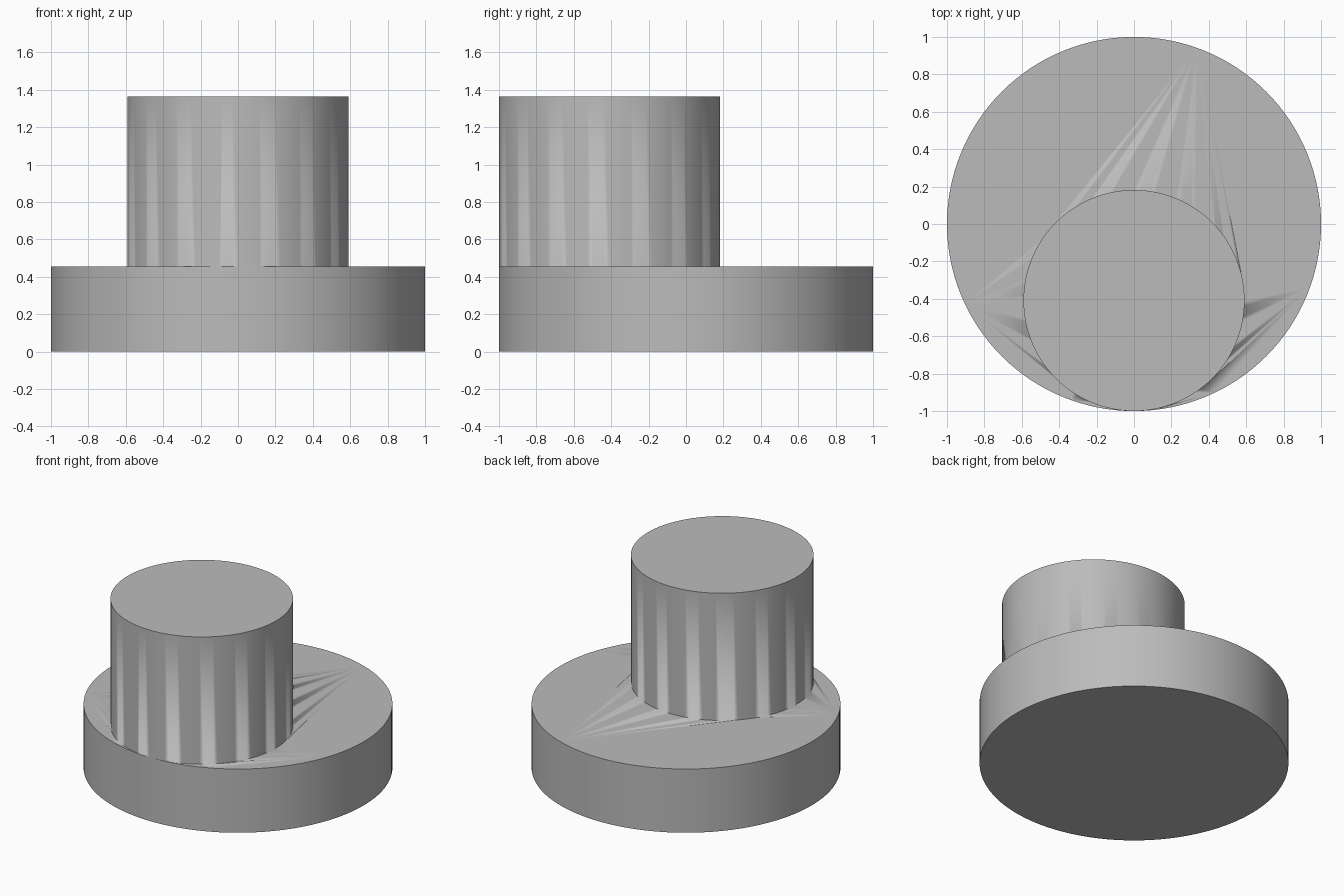
import bpy
import math

cube = bpy.data.objects.get("Cube")
if cube:
    bpy.data.objects.remove(cube, do_unlink=True)

# One plain grey for the whole model
grey = bpy.data.materials.new("plain_grey")
grey.use_nodes = True
colour = (0.5, 0.5, 0.5, 1)
grey.diffuse_color = colour
grey.node_tree.nodes["Principled BSDF"].inputs["Base Color"].default_value = colour

BASE_RADIUS, BASE_HEIGHT = 1.0, 0.455
POST_RADIUS, TOTAL_HEIGHT = 0.591, 1.364


def cylinder(name, radius, bottom, top, y):
    bpy.ops.mesh.primitive_cylinder_add(
        vertices=128, radius=radius, depth=top - bottom,
        location=(0, y, (bottom + top) / 2))
    obj = bpy.context.object
    obj.name = name
    obj.data.materials.append(grey)
    bpy.ops.object.shade_smooth_by_angle(angle=math.radians(30))
    return obj


# Wide round base
base = cylinder("base_disc", BASE_RADIUS, 0, BASE_HEIGHT, 0)

# Off-centre post, touching the front rim of the base
post = cylinder("offset_post", POST_RADIUS, BASE_HEIGHT, TOTAL_HEIGHT,
                POST_RADIUS - BASE_RADIUS)

# Fuse the post and base into one solid
union = base.modifiers.new("join_post", 'BOOLEAN')
union.operation = 'UNION'
union.solver = 'EXACT'
union.object = post
bpy.context.view_layer.objects.active = base
bpy.ops.object.modifier_apply(modifier=union.name)
bpy.data.objects.remove(post, do_unlink=True)
base.name = "stepped_eccentric_body"
